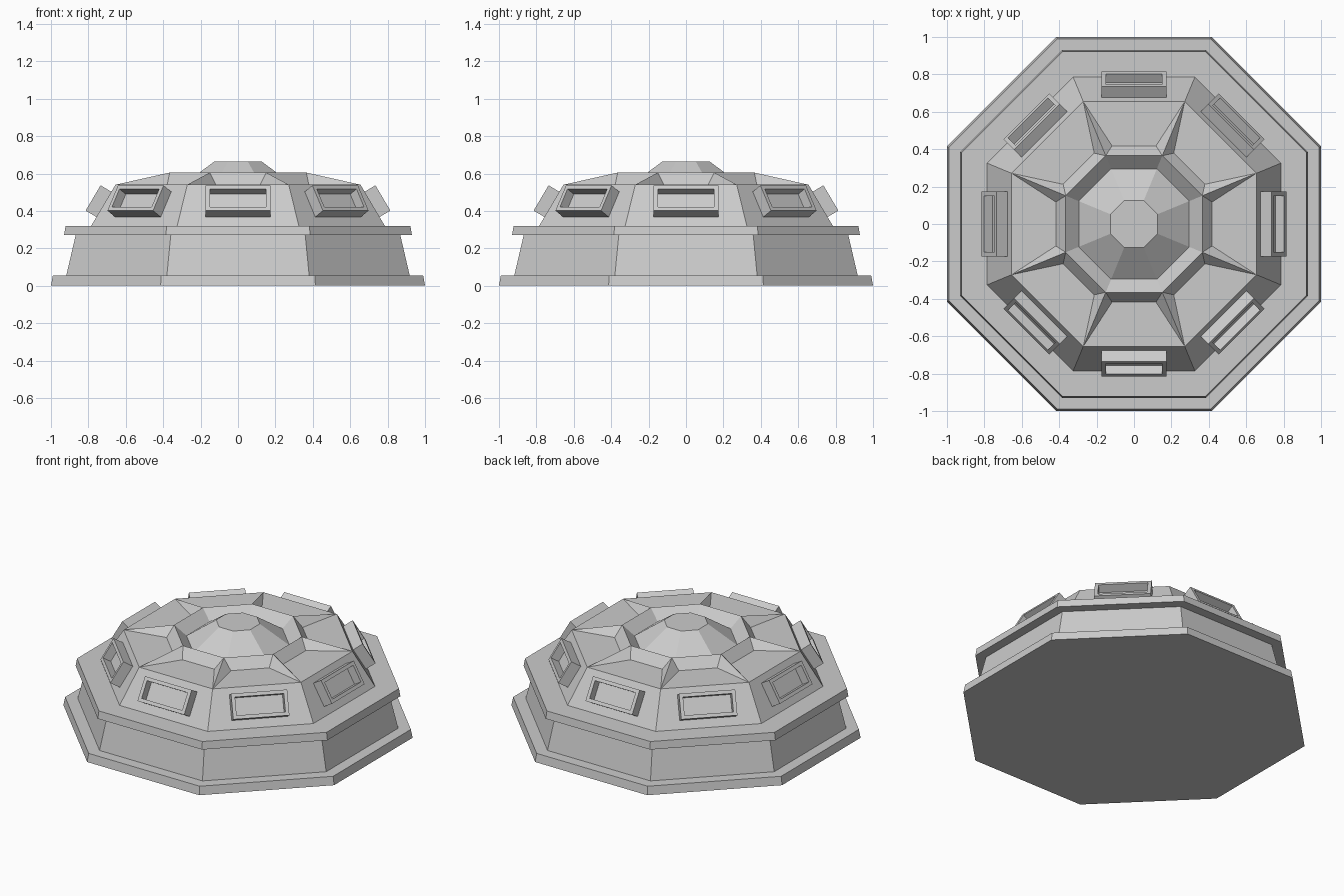
import bpy, bmesh, math
from mathutils import Matrix, Vector

SIDES = 8
STEP = 2 * math.pi / SIDES
HALF = STEP / 2

cube = bpy.data.objects.get("Cube")
if cube:
    bpy.data.objects.remove(cube, do_unlink=True)

grey = bpy.data.materials.new("plain grey")
grey.use_nodes = True
colour = (0.6, 0.6, 0.6, 1)
grey.diffuse_color = colour
grey.node_tree.nodes["Principled BSDF"].inputs["Base Color"].default_value = colour


def finish(name, bm):
    bmesh.ops.recalc_face_normals(bm, faces=bm.faces)
    mesh = bpy.data.meshes.new(name)
    bm.to_mesh(mesh)
    bm.free()
    mesh.materials.append(grey)
    obj = bpy.data.objects.new(name, mesh)
    bpy.context.collection.objects.link(obj)
    return obj


def corner(apothem, z, i):
    """Corner i of a flat-fronted octagon."""
    r, a = apothem / math.cos(HALF), i * STEP + HALF
    return Vector((r * math.cos(a), r * math.sin(a), z))


def tier(name, bottom, top):
    """Solid octagonal slab between two (apothem, z) levels."""
    bm = bmesh.new()
    low, high = [[bm.verts.new(corner(*level, i)) for i in range(SIDES)]
                 for level in (bottom, top)]
    for i in range(SIDES):
        j = (i + 1) % SIDES
        bm.faces.new((low[i], low[j], high[j], high[i]))
    bm.faces.new(low)
    bm.faces.new(high)
    finish(name, bm)


# Stacked body
tier("base_plate", (1.0, 0), (0.99, 0.055))
tier("lower_wall", (0.918, 0.055), (0.868, 0.27))
tier("ledge", (0.93, 0.27), (0.922, 0.32))
tier("upper_wall", (0.785, 0.32), (0.655, 0.54))
tier("dome", (0.295, 0.54), (0.125, 0.665))

# Raised rim around the dome, with a tapering rib running to each roof corner
DECK, CREST, FOOT = 0.54, 0.605, 0.418
bm = bmesh.new()
ribs = []
for i in range(SIDES):
    foot = corner(FOOT, DECK, i)
    before = foot.lerp(corner(FOOT, DECK, i - 1), 0.16)
    after = foot.lerp(corner(FOOT, DECK, i + 1), 0.16)
    points = (corner(0.655, DECK, i), before, after,
              corner(0.365, CREST, i), corner(0.295, DECK, i))
    ribs.append([bm.verts.new(p) for p in points])
for i in range(SIDES):
    tip, before, after, crest, inner = ribs[i]
    _, next_before, _, next_crest, next_inner = ribs[(i + 1) % SIDES]
    bm.faces.new((tip, crest, before))
    bm.faces.new((tip, after, crest))
    bm.faces.new((after, next_before, next_crest, crest))
    bm.faces.new((crest, next_crest, next_inner, inner))
finish("ribbed_rim", bm)

# Recessed window frames, square to the sloping wall
TILT = math.atan2(0.13, 0.22)
for i in range(SIDES):
    bm = bmesh.new()
    bmesh.ops.create_cube(bm, size=1)
    bmesh.ops.transform(bm, verts=bm.verts, matrix=Matrix.Translation((0, -0.0235, 0))
                        @ Matrix.Diagonal((0.345, 0.087, 0.157, 1)))
    front = min(bm.faces, key=lambda f: f.calc_center_median().y)
    bmesh.ops.inset_region(bm, faces=[front], thickness=0.032)
    pane = bmesh.ops.extrude_discrete_faces(bm, faces=[front])["faces"][0]
    bmesh.ops.translate(bm, verts=pane.verts, vec=(0, 0.055, 0))
    window = finish(f"window_frame_{i + 1}", bm)
    window.matrix_world = (Matrix.Rotation(i * STEP, 4, "Z")
                           @ Matrix.Translation((0, -0.717, 0.435))
                           @ Matrix.Rotation(-TILT, 4, "X"))
